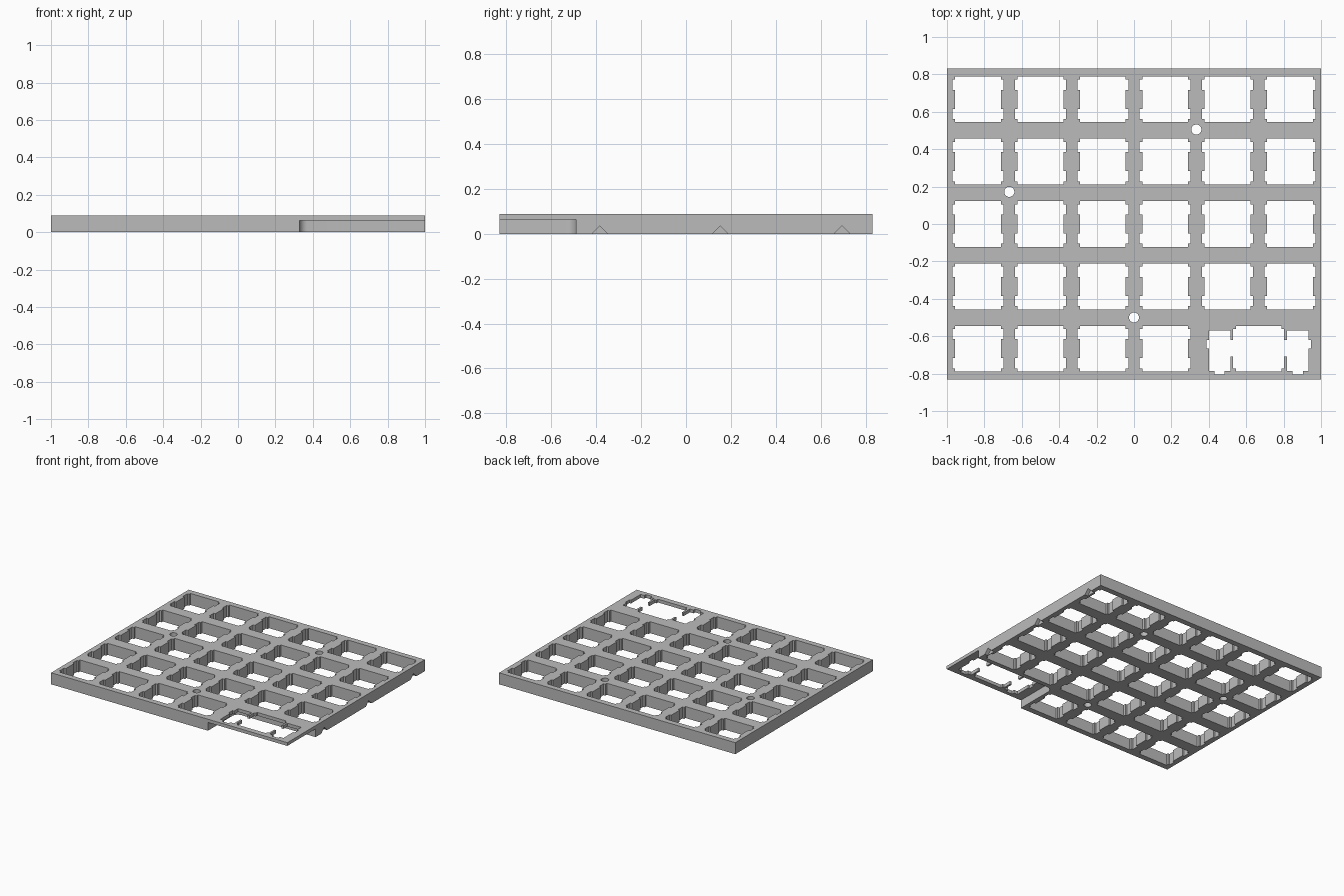
import bpy, bmesh, math

if "Cube" in bpy.data.objects:
    bpy.data.objects.remove(bpy.data.objects["Cube"])

U = 1 / 3                      # key pitch
TOP, SHELF = 0.088, 0.063      # plate top, underside of the thin corner
HX, HY = 1.0, 0.832

grey = bpy.data.materials.new("plate grey")
grey.diffuse_color = (0.5, 0.5, 0.5, 1)
grey.use_nodes = True
grey.node_tree.nodes["Principled BSDF"].inputs["Base Color"].default_value = grey.diffuse_color


def prism(bm, pts, z0, z1):
    """Extrude a counter-clockwise outline from z0 to z1."""
    lo = [bm.verts.new((x, y, z0)) for x, y in pts]
    hi = [bm.verts.new((x, y, z1)) for x, y in pts]
    bm.faces.new(lo[::-1])
    bm.faces.new(hi)
    n = len(pts)
    for i in range(n):
        j = (i + 1) % n
        bm.faces.new((lo[i], lo[j], hi[j], hi[i]))


def make(name, bm):
    bmesh.ops.recalc_face_normals(bm, faces=bm.faces)
    me = bpy.data.meshes.new(name)
    bm.to_mesh(me)
    bm.free()
    me.materials.append(grey)
    ob = bpy.data.objects.new(name, me)
    bpy.context.collection.objects.link(ob)
    return ob


def mirrored(half):
    """Close a right-hand outline (bottom to top) with its mirror image."""
    return half + [(-x, y) for x, y in reversed(half)]


def shifted(pts, cx, cy):
    return [(x + cx, y + cy) for x, y in pts]


# Full-thickness plate
bm = bmesh.new()
prism(bm, [(-HX, -HY), (HX, -HY), (HX, HY), (-HX, HY)], 0, TOP)
plate = make("switch_plate", bm)

# Single key opening: square with four side wings
A, W, Y1, Y2 = 0.1225, 0.1365, 0.051, 0.105
up = [(A, Y1), (W, Y1), (W, Y2), (A, Y2), (A, A)]
key = mirrored([(x, -y) for x, y in reversed(up)] + up)

# Double-width opening with stabiliser slots on both sides
wide = mirrored([
    (A, -A), (A, -Y2), (W, -Y2), (W, -.042), (.151, -.042), (.151, -.118),
    (.182, -.118), (.182, -.137), (.236, -.137), (.236, -.118), (.267, -.118),
    (.267, 0), (.28, 0), (.28, .047), (.267, .047), (.267, .097),
    (.151, .097), (.151, .047), (W, .047), (W, Y2), (A, Y2), (A, A)])

# Openings and screw holes
bm = bmesh.new()
for row in range(5):
    for col in range(6):
        if row == 0 and col > 3:
            continue
        prism(bm, shifted(key, (col - 2.5) * U, (row - 2) * U), -0.1, 0.2)
prism(bm, shifted(wide, 2 * U, -2 * U), -0.1, 0.2)
ring = [(0.027 * math.cos(t * math.pi / 16), 0.027 * math.sin(t * math.pi / 16))
        for t in range(32)]
for x, y in ((U, 0.505), (-2 * U, 0.172), (0, -0.5)):
    prism(bm, shifted(ring, x, y), -0.1, 0.2)
openings = make("opening_cutter", bm)

# Recess under the wide key, with one rounded inner corner
R, X0, Y0 = 0.045, 0.328, -0.49
arc = [(X0 + R - R * math.sin(a), Y0 - R + R * math.cos(a))
       for a in (i * math.pi / 16 for i in range(9))]
bm = bmesh.new()
prism(bm, [(X0, -1), (1.2, -1), (1.2, Y0)] + arc, -0.1, SHELF)
recess = make("recess_cutter", bm)

# Triangular notches in the lower right edge
bm = bmesh.new()
for y in (-0.385, 0.153, 0.695):
    tri = [(y - 0.045, -0.01), (y + 0.045, -0.01), (y, 0.035)]
    near = [bm.verts.new((0.973, a, b)) for a, b in tri]
    far = [bm.verts.new((1.1, a, b)) for a, b in tri]
    bm.faces.new(near)
    bm.faces.new(far)
    for i in range(3):
        j = (i + 1) % 3
        bm.faces.new((near[i], near[j], far[j], far[i]))
notches = make("notch_cutter", bm)

# Cut everything, then drop the helpers
for cutter in (recess, openings, notches):
    cutter.hide_render = True
    mod = plate.modifiers.new(cutter.name, 'BOOLEAN')
    mod.operation, mod.solver, mod.object = 'DIFFERENCE', 'EXACT', cutter
dg = bpy.context.evaluated_depsgraph_get()
cut = bpy.data.meshes.new_from_object(plate.evaluated_get(dg))
plate.modifiers.clear()
plate.data = cut
cut.materials.clear()
cut.materials.append(grey)
for p in cut.polygons:
    p.material_index = 0
for cutter in (recess, openings, notches):
    bpy.data.objects.remove(cutter, do_unlink=True)

bpy.context.view_layer.objects.active = plate
plate.select_set(True)
bpy.ops.object.shade_smooth_by_angle(angle=math.radians(30))
